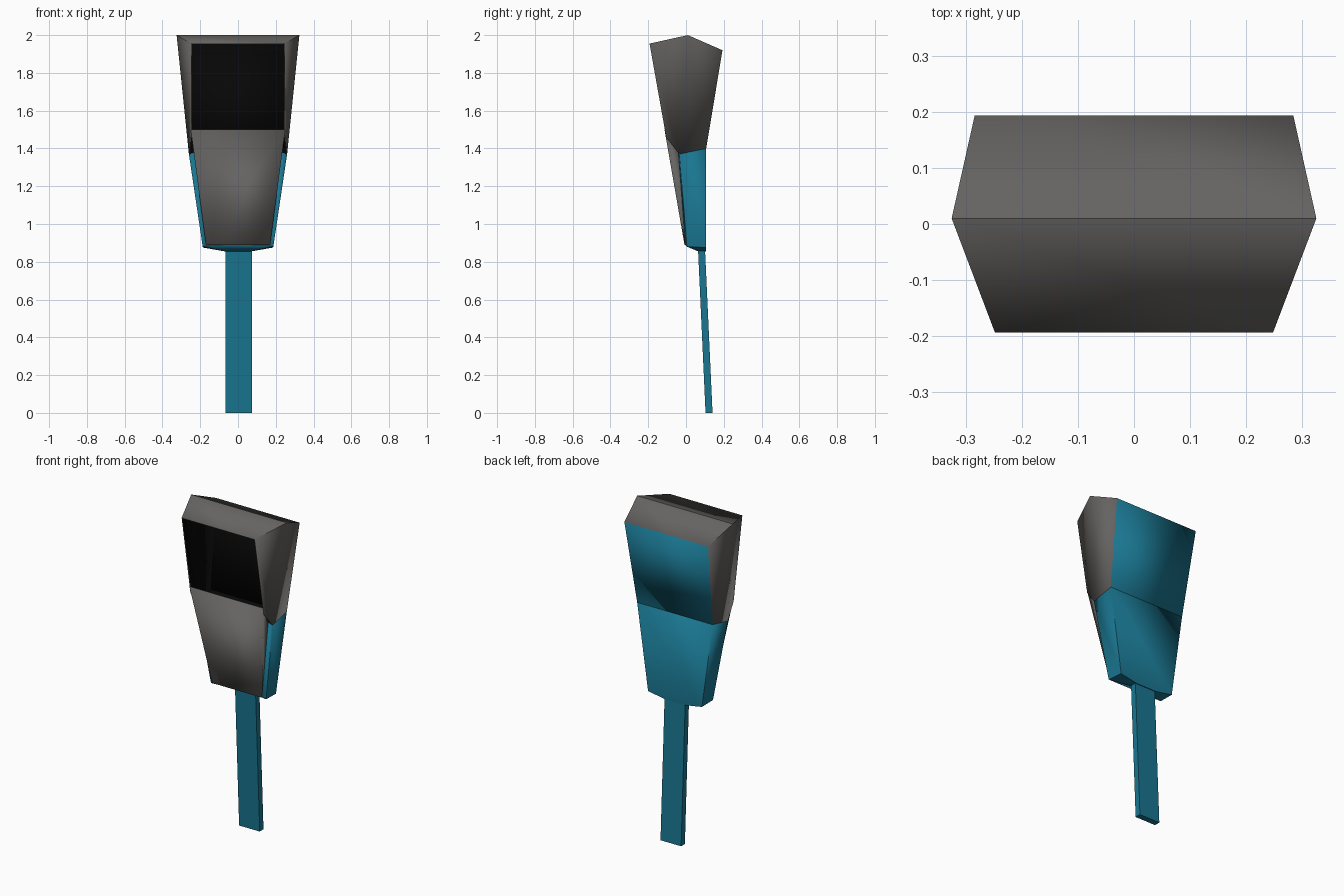
import bpy, bmesh
from mathutils import Vector

if "Cube" in bpy.data.objects:
    bpy.data.objects.remove(bpy.data.objects["Cube"])

CENTRE = Vector((0, 0.04, 1.3))


def material(name, rgb):
    m = bpy.data.materials.new(name)
    m.diffuse_color = (*rgb, 1)
    m.use_nodes = True
    m.node_tree.nodes["Principled BSDF"].inputs["Base Color"].default_value = m.diffuse_color
    return m


GREY = material("grey_casing", (0.13, 0.125, 0.12))
TEAL = material("teal_casing", (0.01, 0.18, 0.28))
BLACK = material("black_inside", (0.002, 0.002, 0.002))


def mirror(p):
    return (-p[0], p[1], p[2])


def shell(name, mat, spans=(), sides=()):
    """Thin symmetric sheet: spans cross the middle, sides are mirrored."""
    bm = bmesh.new()
    polys = [[a, b, mirror(b), mirror(a)] for a, b in spans]
    for s in sides:
        polys += [list(s), [mirror(p) for p in s]]
    for poly in polys:
        bm.faces.new([bm.verts.new(p) for p in poly])
    bm.normal_update()
    for f in bm.faces:
        if f.normal.dot(f.calc_center_median() - CENTRE) < 0:
            f.normal_flip()
    bmesh.ops.remove_doubles(bm, verts=bm.verts, dist=0.001)
    ob = finish(name, bm, mat)
    ob.data.materials.append(BLACK)
    mod = ob.modifiers.new("thickness", 'SOLIDIFY')
    mod.thickness = 0.006
    mod.offset = -1
    mod.material_offset = 1     # dark lining inside
    return ob


def finish(name, bm, mat):
    me = bpy.data.meshes.new(name)
    bm.to_mesh(me)
    bm.free()
    me.materials.append(mat)
    ob = bpy.data.objects.new(name, me)
    bpy.context.collection.objects.link(ob)
    bpy.ops.object.select_all(action='DESELECT')
    ob.select_set(True)
    bpy.context.view_layer.objects.active = ob
    bpy.ops.object.shade_smooth_by_angle()
    return ob


# Half-profile corners of the head
front_top = (0.248, -0.193, 1.955)
ridge_top = (0.325, 0.01, 2.0)
back_top = (0.284, 0.193, 1.92)
front_mid = (0.25, -0.105, 1.46)
ridge_mid = (0.26, -0.035, 1.37)
back_mid = (0.257, 0.107, 1.40)

# Hood: two roof slopes and two folded cheeks, open at the front
shell("hood", GREY,
      spans=[(front_top, ridge_top), (ridge_top, back_top)],
      sides=[(front_top, ridge_top, ridge_mid, front_mid),
             (ridge_top, back_top, back_mid, ridge_mid)])

# Lower casing, with front lips, sides, back and tapered underside
lip_top, lip_low = (0.233, -0.04, 1.38), (0.165, -0.004, 0.89)
side_low, back_low = (0.187, 0.005, 0.88), (0.183, 0.107, 0.875)
neck_front, neck_back = (0.07, 0.065, 0.855), (0.07, 0.106, 0.855)
shell("lower_casing", TEAL,
      spans=[(back_mid, back_low), (lip_low, neck_front),
             (neck_front, neck_back), (neck_back, back_low)],
      sides=[(lip_top, ridge_mid, side_low, lip_low),
             (ridge_mid, back_mid, back_low, side_low),
             (side_low, back_low, neck_back, neck_front),
             (lip_low, side_low, neck_front)])

# Back panel of the head
shell("back_panel", TEAL, spans=[(back_top, back_mid)])

# Front plate with side flanges
plate_top, plate_low = (0.25, -0.114, 1.5), (0.17, -0.008, 0.89)
shell("front_plate", GREY, spans=[(plate_top, plate_low)],
      sides=[(plate_top, plate_low, lip_low, lip_top)])

# Leaning handle
bm = bmesh.new()
bmesh.ops.create_cube(bm, size=1)
for v in bm.verts:
    top = v.co.z > 0
    v.co = (0.005 + v.co.x * 0.14,
            (0.082 if top else 0.122) + v.co.y * 0.037,
            0.87 if top else 0.0)
finish("handle", bm, TEAL)
